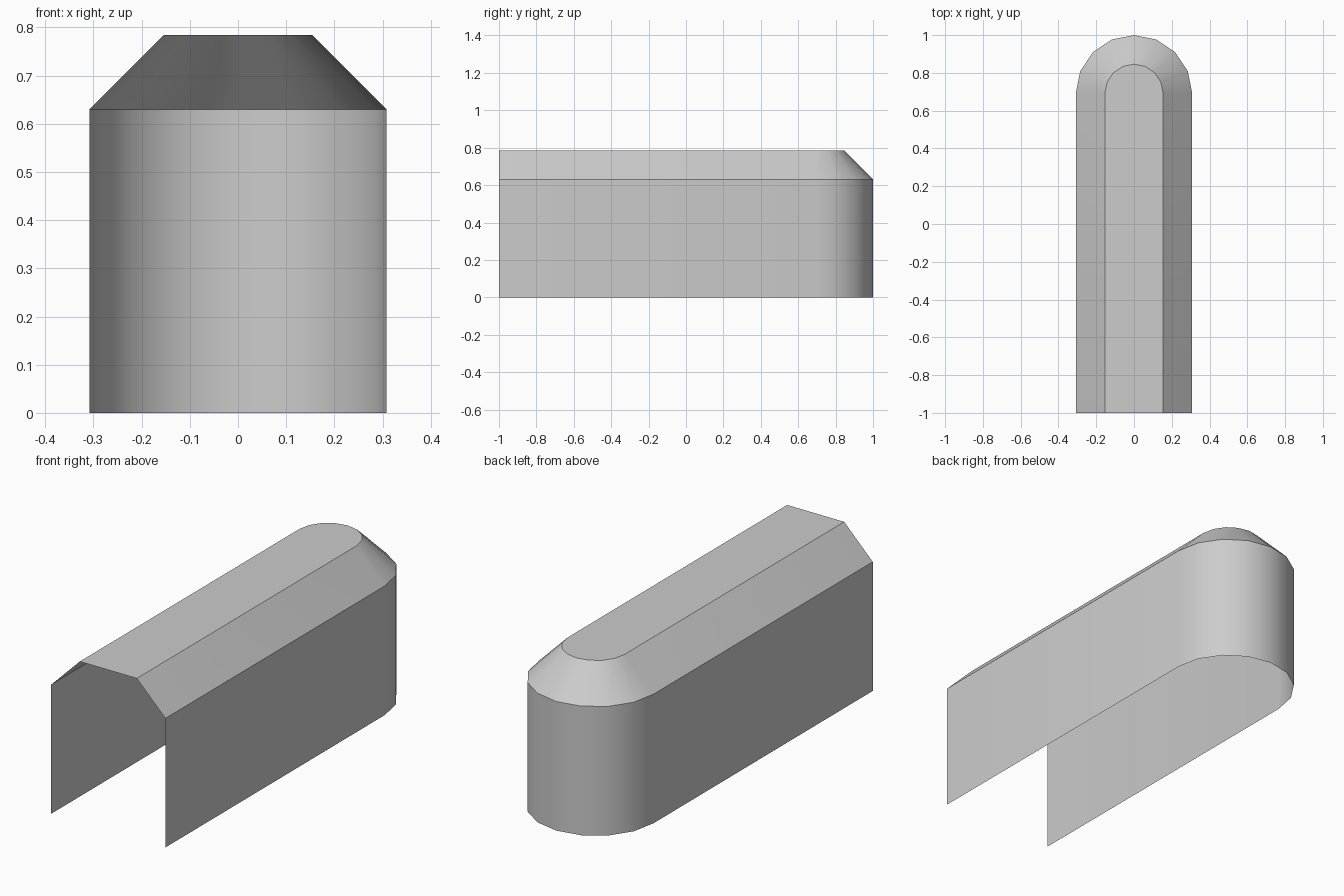
import bpy
import bmesh
from math import cos, sin, pi, radians

# Remove the default cube
cube = bpy.data.objects.get("Cube")
if cube:
    bpy.data.objects.remove(cube, do_unlink=True)

FRONT, ARC_CENTRE, SEGMENTS = -1.0, 0.692, 8

# Plain grey material
grey = bpy.data.materials.new("plain grey")
grey.use_nodes = True
colour = (0.604, 0.604, 0.604, 1.0)
grey.diffuse_color = colour
grey.node_tree.nodes["Principled BSDF"].inputs["Base Color"].default_value = colour


def u_outline(bm, radius, z):
    """U-shaped row of vertices: straight sides and a round back end."""
    arc = [(radius * cos(pi * i / SEGMENTS), ARC_CENTRE + radius * sin(pi * i / SEGMENTS))
           for i in range(SEGMENTS + 1)]
    points = [(radius, FRONT)] + arc + [(-radius, FRONT)]
    return [bm.verts.new((x, y, z)) for x, y in points]


# Open shell: upright wall, sloping shoulder and flat roof
bm = bmesh.new()
rows = [u_outline(bm, r, z) for r, z in ((0.308, 0.0), (0.308, 0.63), (0.154, 0.784))]
for low, high in zip(rows, rows[1:]):
    for i in range(len(low) - 1):
        bm.faces.new((low[i], low[i + 1], high[i + 1], high[i]))
bm.faces.new(rows[-1])

mesh = bpy.data.meshes.new("open_shell")
bm.to_mesh(mesh)
bm.free()
mesh.materials.append(grey)
shell = bpy.data.objects.new("open_shell", mesh)
bpy.context.collection.objects.link(shell)

# Smooth round end, crisp shoulder edges
bpy.ops.object.select_all(action='DESELECT')
shell.select_set(True)
bpy.context.view_layer.objects.active = shell
bpy.ops.object.shade_smooth_by_angle(angle=radians(30))
